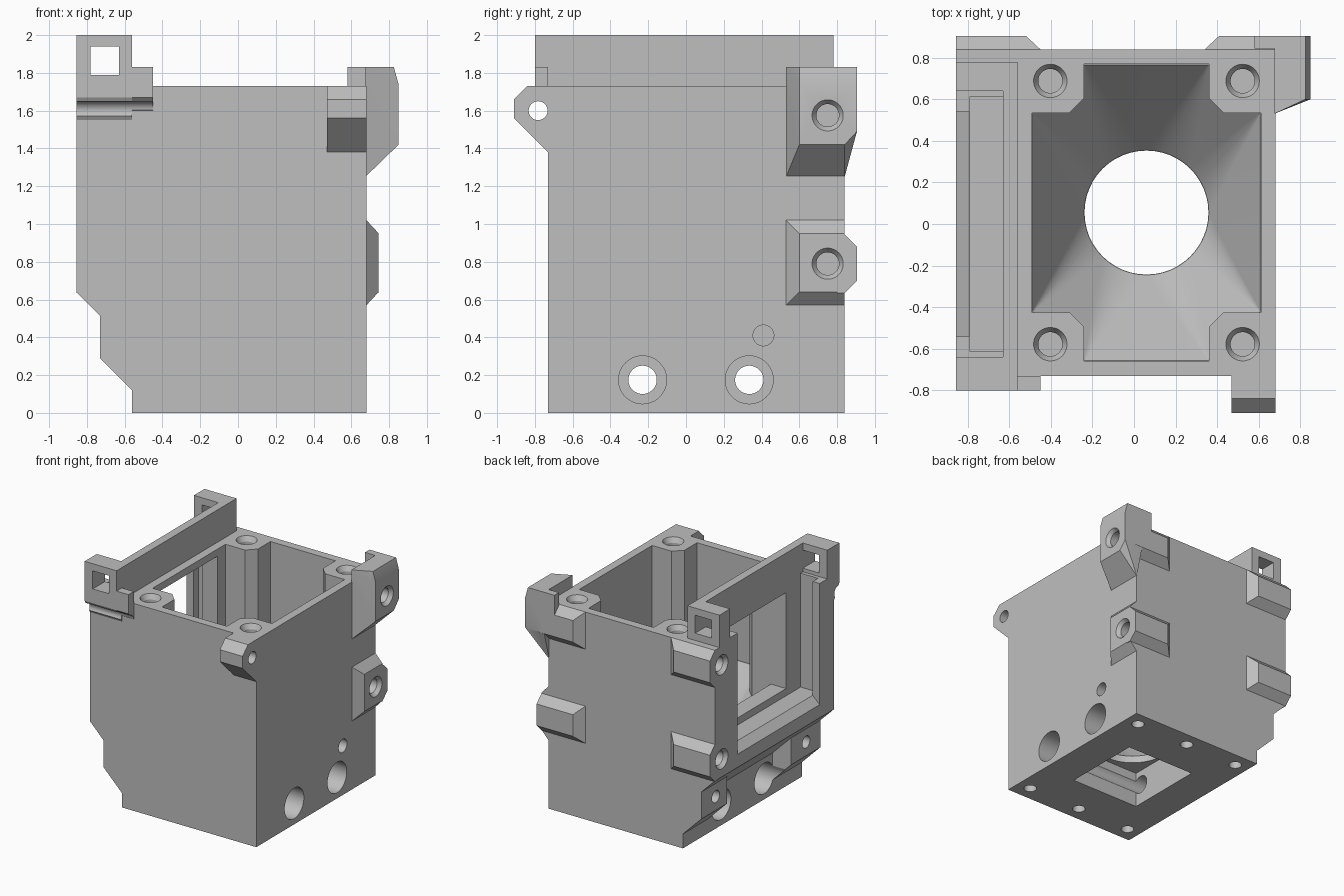
import bpy, bmesh, math
from mathutils import Matrix, Vector

cube = bpy.data.objects.get("Cube")
if cube:
    bpy.data.objects.remove(cube, do_unlink=True)

grey = bpy.data.materials.new("plain_grey")
grey.use_nodes = True
colour = (0.52, 0.52, 0.52, 1)
grey.diffuse_color = colour
grey.node_tree.nodes["Principled BSDF"].inputs["Base Color"].default_value = colour

CX, CY = 0.06, 0.055      # centre of the inner duct
BACK, FRONT, OUT = 0.84, -0.73, -0.855


def make(name, bm):
    bmesh.ops.recalc_face_normals(bm, faces=bm.faces)
    mesh = bpy.data.meshes.new(name)
    bm.to_mesh(mesh)
    bm.free()
    mesh.materials.append(grey)
    ob = bpy.data.objects.new(name, mesh)
    bpy.context.scene.collection.objects.link(ob)
    return ob


def hull(name, points):
    bm = bmesh.new()
    for p in points:
        bm.verts.new(p)
    res = bmesh.ops.convex_hull(bm, input=bm.verts)
    loose = [v for v in bm.verts if not v.link_faces]
    bmesh.ops.delete(bm, geom=loose, context='VERTS')
    bmesh.ops.dissolve_limit(bm, angle_limit=0.01, verts=bm.verts, edges=bm.edges)
    return make(name, bm)


def box(name, x, y, z):
    return hull(name, [(a, b, c) for a in x for b in y for c in z])


def prism(name, profile, place, lo, hi):
    """Extrude a profile; place(u, v, t) gives the 3D point."""
    bm = bmesh.new()
    face = bm.faces.new([bm.verts.new(place(u, v, lo)) for u, v in profile])
    step = Vector(place(0, 0, hi)) - Vector(place(0, 0, lo))
    new = bmesh.ops.extrude_face_region(bm, geom=[face])["geom"]
    bmesh.ops.translate(bm, vec=step, verts=[g for g in new if isinstance(g, bmesh.types.BMVert)])
    return make(name, bm)


def along_y(u, v, t): return (u, t, v)
def along_x(u, v, t): return (t, u, v)
def along_z(u, v, t): return (u, v, t)


def rod(name, axis, u, v, lo, hi, r, r2=None):
    bm = bmesh.new()
    bmesh.ops.create_cone(bm, cap_ends=True, segments=48, radius1=r, radius2=r2 or r, depth=hi - lo)
    mid = (lo + hi) / 2
    if axis == 'X':
        bmesh.ops.rotate(bm, verts=bm.verts, matrix=Matrix.Rotation(math.pi / 2, 3, 'Y'))
        bmesh.ops.translate(bm, vec=(mid, u, v), verts=bm.verts)
    else:
        bmesh.ops.translate(bm, vec=(u, v, mid), verts=bm.verts)
    return make(name, bm)


def combine(base, tool, op):
    mod = base.modifiers.new(op, 'BOOLEAN')
    mod.operation, mod.solver, mod.object = op, 'EXACT', tool
    deps = bpy.context.evaluated_depsgraph_get()
    mesh = bpy.data.meshes.new_from_object(base.evaluated_get(deps))
    base.modifiers.clear()
    base.data = mesh
    bpy.data.objects.remove(tool, do_unlink=True)


# Main box
housing = box("housing", (-0.56, 0.68), (FRONT, BACK), (0, 1.73))
solids = []

# Side frame with sloped underside, and raised top rim
solids.append(prism("frame", [(-0.5, 0.285), (-0.56, 0.345), (OUT, 0.64), (OUT, 1.73), (-0.5, 1.73)],
                    along_y, FRONT, BACK))
solids.append(box("frame_rim", (OUT, -0.56), (-0.735, 0.78), (1.6, 2)))
solids.append(prism("frame_front_cap", [(-0.7, 1.5), (FRONT, 1.55), (-0.8, 1.67), (-0.8, 2), (-0.7, 2)],
                    along_x, OUT, -0.56))
solids.append(prism("frame_front_ear", [(-0.7, 1.6), (FRONT, 1.6), (-0.8, 1.67), (-0.8, 1.83), (FRONT, 1.83), (FRONT, 1.7), (-0.7, 1.7)],
                    along_x, -0.57, -0.45))

# Lower lugs under the frame
lug = [(-0.5, 0.06), (-0.56, 0.12), (-0.73, 0.29), (-0.73, 0.53), (-0.5, 0.53)]
solids.append(prism("back_lug", lug, along_y, 0.5, BACK))
solids.append(prism("front_lug", lug, along_y, FRONT, -0.34))


# Tabs on the back wall
def back_tab(flush, inner, z):
    inset = math.copysign(0.07, flush)
    pts = []
    for s in (-1, 1):
        for y, h in ((0.8, 0.155), (BACK, 0.155), (0.905, 0.09)):
            end = inner + inset if y > BACK else inner
            pts += [(flush, y, z + s * h), (end, y, z + s * h)]
    return hull("back_tab", pts)


for z in (0.79, 1.575):
    solids.append(back_tab(OUT, -0.45, z))
    solids.append(back_tab(0.745, 0.34, z))

# Pads on the right-hand wall
solids.append(hull("middle_pad", [(x, y, z) for x, y0, z0, z1 in
              ((0.6, 0.53, 0.57, 1.02), (0.68, 0.53, 0.57, 1.02), (0.745, 0.6, 0.64, 0.95))
              for y in (y0, BACK) for z in (z0, z1)]))
solids.append(hull("upper_pad", [
    (0.675, 0.53, 1.25), (0.675, 0.84, 1.25), (0.675, 0.53, 1.83), (0.675, 0.905, 1.83),
    (0.675, 0.905, 1.49), (0.85, 0.6, 1.42), (0.85, 0.84, 1.42), (0.85, 0.905, 1.49),
    (0.85, 0.6, 1.74), (0.85, 0.905, 1.74), (0.825, 0.6, 1.83), (0.825, 0.905, 1.83)]))
solids.append(box("upper_pad_lip", (0.58, 0.7), (0.845, 0.905), (1.6, 1.83)))

# Hooked tab on the front wall
solids.append(prism("front_tab", [(-0.7, 1.35), (FRONT, 1.38), (-0.91, 1.56), (-0.91, 1.66),
                                  (-0.84, 1.73), (-0.7, 1.73)], along_x, 0.47, 0.68))
for s in solids:
    combine(housing, s, 'UNION')

cuts = []
# Inner duct with four corner posts
quarter = [(0.55, 0.48), (0.37, 0.48), (0.30, 0.55), (0.30, 0.715)]
cross = []
for sx, sy in ((1, 1), (-1, 1), (-1, -1), (1, -1)):
    pts = [(CX + sx * x, CY + sy * y) for x, y in quarter]
    cross += pts if sx * sy > 0 else pts[::-1]
FUNNEL = 0.85
cuts.append(prism("duct", cross, along_z, FUNNEL, 2.2))

# Funnel down to the round outlet
ring = [(CX + 0.3 * math.cos(i * math.tau / 64), CY + 0.3 * math.sin(i * math.tau / 64), 0.36) for i in range(64)]
rim = [(CX + sx * x, CY + sy * y, FUNNEL + 0.005) for x, y in (quarter[0], quarter[-1])
       for sx in (-1, 1) for sy in (-1, 1)]
funnel = hull("funnel", ring + rim)
combine(funnel, prism("funnel_limit", cross, along_z, 0.2, 1.2), 'INTERSECT')
cuts.append(funnel)
cuts.append(rod("outlet", 'Z', CX, CY, 0.25, 0.37, 0.298))
cuts.append(box("bottom_pocket", (CX - 0.32, CX + 0.32), (CY - 0.34, CY + 0.34), (-0.1, 0.3)))

# Panel slot, rim recess, outer opening and window in the frame
cuts.append(box("rim_recess", (-1, -0.63), (-0.64, 0.64), (1.76, 2.2)))
cuts.append(box("panel_slot", (-0.79, -0.63), (-0.61, 0.61), (0.81, 2.1)))
cuts.append(prism("outer_opening", [(-1, 0.62), (OUT, 0.75), (-0.785, 0.815), (-0.7, 0.82), (-0.7, 2.1), (-1, 2.1)],
                  along_y, -0.54, 0.54))
cuts.append(box("window", (-0.7, -0.4), (-0.42, 0.43), (0.87, 1.67)))
cuts.append(box("square_eye", (-0.78, -0.63), (-1, 1), (1.79, 1.94)))

# Screw holes in the posts and the underside
for sx in (-1, 1):
    for sy in (-1, 1):
        px, py = CX + sx * 0.4625, CY + sy * 0.633
        cuts.append(rod("post_hole", 'Z', px, py, 1.35, 1.8, 0.058))
        cuts.append(rod("post_sink", 'Z', px, py, 1.69, 1.74, 0.058, 0.086))
for i in (-1, 0, 1):
    for s in (-1, 1):
        cuts.append(rod("base_hole", 'Z', CX + i * 0.5, CY + s * 0.66, -0.1, 0.2, 0.05))

# Cross ports near the bottom
for y in (-0.23, 0.335):
    cuts.append(rod("port", 'X', y, 0.175, -1, 1, 0.075))
    cuts.append(rod("port_right_bore", 'X', y, 0.175, 0.48, 1, 0.127))
    cuts.append(rod("port_left_bore", 'X', y, 0.175, -1, -0.36, 0.127))

# Fixing holes through tabs and lugs
for z, face in ((0.79, 0.745), (1.575, 0.85)):
    cuts.append(rod("tab_hole", 'X', 0.75, z, 0.45, 1, 0.06))
    cuts.append(rod("tab_sink", 'X', 0.75, z, face - 0.03, face + 0.01, 0.06, 0.09))
    cuts.append(rod("tab_hole", 'X', 0.75, z, -1, -0.5, 0.06))
    cuts.append(rod("tab_sink", 'X', 0.75, z, OUT - 0.01, OUT + 0.03, 0.09, 0.06))
cuts.append(rod("front_tab_hole", 'X', -0.783, 1.6, -1, 1, 0.05))
cuts.append(rod("sensor_hole", 'X', 0.41, 0.41, 0.3, 1, 0.055))
for y in (0.65, -0.54):
    cuts.append(rod("lug_hole", 'X', y, 0.405, -1, -0.5, 0.05))
for c in cuts:
    combine(housing, c, 'DIFFERENCE')

bpy.ops.object.select_all(action='DESELECT')
housing.select_set(True)
bpy.context.view_layer.objects.active = housing
bpy.ops.object.shade_smooth_by_angle(angle=math.radians(20))
